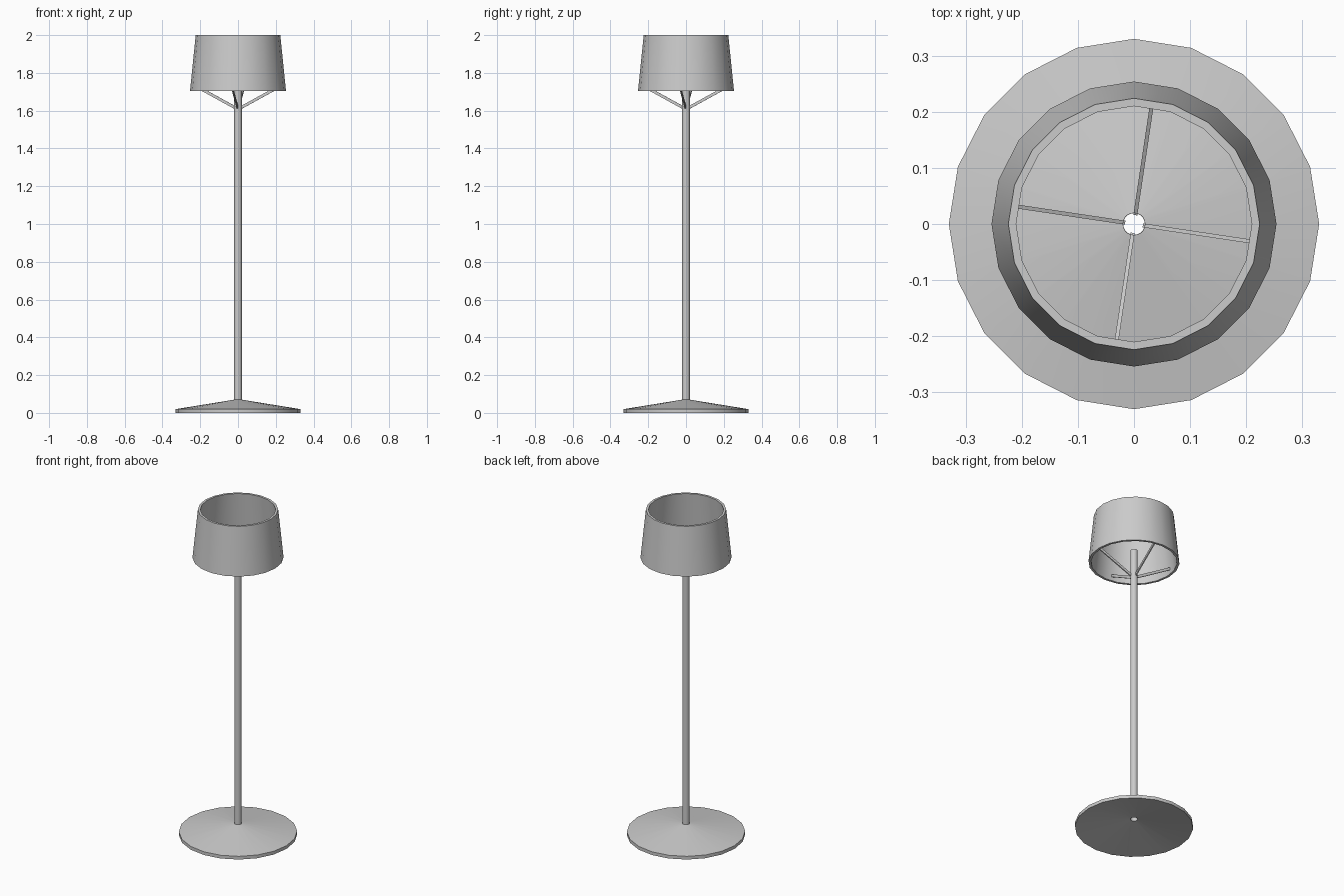
import bpy, bmesh, math
from mathutils import Matrix, Vector

if "Cube" in bpy.data.objects:
    bpy.data.objects.remove(bpy.data.objects["Cube"])

SIDES = 20


def finish(name, bm, smooth=True):
    bmesh.ops.recalc_face_normals(bm, faces=bm.faces[:])
    mesh = bpy.data.meshes.new(name)
    bm.to_mesh(mesh)
    bm.free()
    obj = bpy.data.objects.new(name, mesh)
    bpy.context.collection.objects.link(obj)
    if smooth:
        bpy.ops.object.select_all(action='DESELECT')
        obj.select_set(True)
        bpy.context.view_layer.objects.active = obj
        bpy.ops.object.shade_smooth_by_angle(angle=math.radians(30))
    return obj


def lathe(name, profile):
    """Revolve a closed (radius, z) profile around the z axis."""
    bm = bmesh.new()
    rings = []
    for i in range(SIDES):
        a = 2 * math.pi * i / SIDES
        rings.append([bm.verts.new((r * math.cos(a), r * math.sin(a), z))
                      for r, z in profile])
    n = len(profile)
    for i in range(SIDES):
        p, q = rings[i], rings[(i + 1) % SIDES]
        for j in range(n):
            k = (j + 1) % n
            bm.faces.new((p[j], q[j], q[k], p[k]))
    return finish(name, bm)


# Low conical foot, hollow underneath, with a hole for the pole
lathe("base", [(0.02, 0.052), (0.33, 0.0), (0.33, 0.02), (0.02, 0.07)])

# Hollow pole, open at both ends
lathe("pole", [(0.0205, 0.055), (0.0205, 1.78), (0.0195, 1.78), (0.0195, 0.055)])

# Tapered open shade with wall thickness
lathe("shade", [(0.254, 1.705), (0.224, 2.0), (0.21, 2.0), (0.24, 1.705)])

# Four flat struts rising from the pole to the inside of the shade
start, end = Vector((0.0195, 0, 1.618)), Vector((0.238, 0, 1.737))
span = end - start
tilt = -math.atan2(span.z, span.x)
for i in range(4):
    bm = bmesh.new()
    bmesh.ops.create_cube(bm, size=1)
    bm.transform(Matrix.Rotation(math.radians(-8.5 + 90 * i), 4, 'Z')
                 @ Matrix.Translation((start + end) / 2)
                 @ Matrix.Rotation(tilt, 4, 'Y')
                 @ Matrix.Diagonal((span.length, 0.007, 0.015, 1)))
    finish(f"shade_strut_{i + 1}", bm, smooth=False)
